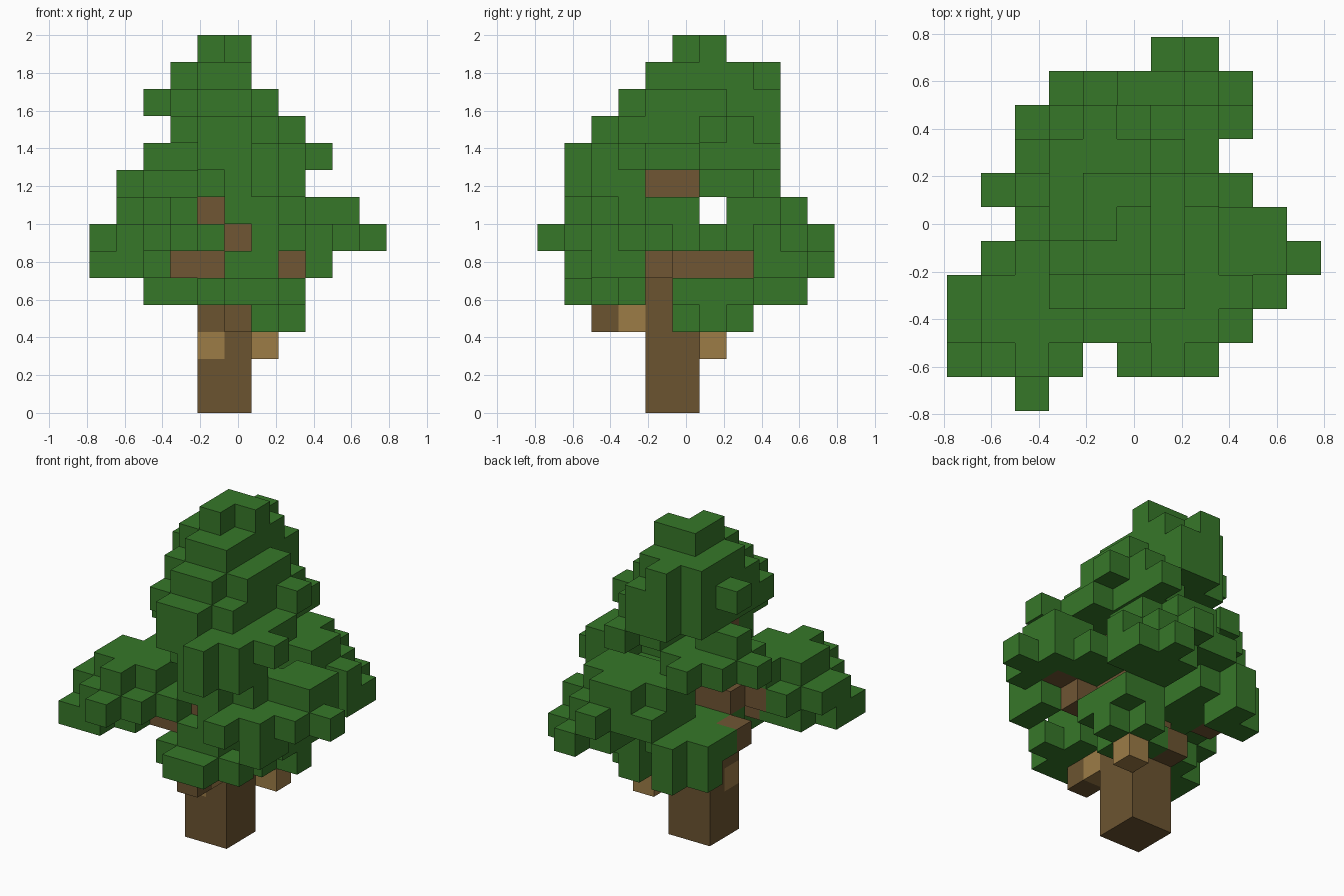
import bpy
import bmesh
from mathutils import Vector

CELL = 2 / 14                 # edge of one block
OFFSET = Vector((-5.5, -5.5, 0))

if "Cube" in bpy.data.objects:
    bpy.data.objects.remove(bpy.data.objects["Cube"], do_unlink=True)


def material(name, rgb):
    mat = bpy.data.materials.new(name)
    mat.use_nodes = True
    colour = (*rgb, 1)
    mat.diffuse_color = colour
    shader = mat.node_tree.nodes["Principled BSDF"]
    shader.inputs["Base Color"].default_value = colour
    shader.inputs["Roughness"].default_value = 0.9
    return mat


LEAF = material("leaf green", (0.037, 0.185, 0.022))
BARK = material("trunk brown", (0.148, 0.088, 0.03))
BOUGH = material("bough brown", (0.16, 0.092, 0.034))
PALE = material("pale wood", (0.335, 0.2, 0.062))

parts = []                    # (name, material, cells)
taken = set()                 # every block in the tree


def blocks(name, mat, boxes):
    """Collect boxes given as (level, (x first, last), (y first, last))."""
    cells = set()
    for level, (xa, xb), (ya, yb) in boxes:
        cells |= {(x, y, level)
                  for x in range(xa, xb + 1) for y in range(ya, yb + 1)}
    cells -= taken
    taken.update(cells)
    parts.append((name, mat, cells))


# Wood first, so that it keeps its place inside the leaves
blocks("pale_stubs", PALE, [
    (2, (4, 4), (4, 4)), (2, (6, 6), (6, 6)), (3, (5, 5), (3, 3))])

blocks("trunk", BARK,
       [(level, (4, 5), (4, 5)) for level in range(5)]
       + [(3, (5, 5), (2, 2)), (3, (4, 4), (6, 6))])

blocks("boughs", BOUGH,
       [(level, (4, 5), (4, 5)) for level in range(5, 10)]
       + [(5, (3, 4), (3, 3)), (5, (6, 7), (4, 4)),
          (5, (6, 6), (5, 7)), (5, (2, 2), (6, 6)),
          (6, (2, 3), (4, 4)), (6, (3, 3), (5, 5)),
          (6, (6, 8), (4, 4)), (6, (5, 5), (3, 3))])

# Leaves of the top, stepping outwards as they go down
blocks("crown_leaves", LEAF, [
    (13, (4, 4), (5, 6)), (13, (5, 5), (6, 6)),
    (12, (4, 5), (4, 7)), (12, (4, 4), (8, 8)), (12, (3, 3), (5, 7)),
    (11, (3, 5), (4, 7)), (11, (4, 5), (8, 8)), (11, (4, 5), (3, 3)),
    (11, (6, 6), (4, 6)), (11, (2, 2), (6, 6)),
    (10, (3, 6), (3, 7)), (10, (4, 5), (2, 2)), (10, (4, 5), (8, 8)),
    (10, (7, 7), (6, 6)),
    (9, (4, 6), (2, 3)), (9, (6, 6), (4, 8)),
    (9, (5, 5), (6, 7)), (9, (7, 7), (2, 5)), (9, (8, 8), (3, 3)),
    (9, (6, 6), (1, 1)), (9, (2, 3), (6, 6))])

# Leaves around the middle of the trunk
blocks("middle_leaves", LEAF, [
    (8, (2, 3), (5, 7)), (8, (3, 3), (8, 8)), (8, (1, 1), (6, 6)),
    (8, (4, 4), (6, 7)), (8, (4, 4), (3, 3)), (8, (5, 7), (2, 3)),
    (8, (6, 6), (1, 1)),
    (7, (5, 6), (2, 3)), (7, (7, 7), (3, 4)), (7, (8, 9), (4, 5)),
    (7, (4, 7), (7, 8)), (7, (5, 6), (9, 9))])

# Long bough of leaves at the front right corner
blocks("side_arm_leaves", LEAF, [
    (7, (1, 3), (2, 3)), (7, (2, 2), (1, 1)), (7, (2, 2), (4, 4)),
    (6, (0, 3), (2, 3)), (6, (1, 3), (1, 1)), (6, (2, 2), (0, 0)),
    (6, (1, 1), (4, 4)),
    (5, (0, 1), (1, 2)), (5, (1, 1), (3, 3)), (5, (2, 2), (2, 3))])

# Wide skirt of leaves at the front and left
blocks("front_skirt_leaves", LEAF, [
    (6, (6, 8), (2, 5)), (6, (7, 7), (1, 1)), (6, (9, 9), (3, 5)),
    (6, (10, 10), (4, 4)), (6, (4, 4), (2, 3)),
    (5, (5, 6), (2, 3)), (5, (8, 8), (2, 3)),
    (4, (5, 6), (1, 3)), (4, (7, 7), (2, 2)), (4, (4, 4), (2, 3))])

# Wide skirt of leaves at the back
blocks("back_skirt_leaves", LEAF, [
    (6, (4, 7), (7, 8)), (6, (8, 8), (8, 8)), (6, (4, 7), (9, 9)),
    (6, (6, 6), (10, 10)), (6, (7, 8), (6, 6)),
    (5, (2, 4), (7, 8)), (5, (3, 4), (6, 6)), (5, (3, 3), (5, 5)),
    (5, (6, 8), (8, 9)), (5, (7, 7), (10, 10)), (5, (3, 3), (9, 9)),
    (4, (2, 3), (8, 8)), (4, (3, 3), (9, 9)), (4, (6, 7), (5, 7)),
    (3, (6, 6), (5, 7)), (3, (7, 7), (6, 6)), (3, (5, 5), (6, 6))])

AXES = [Vector((1, 0, 0)), Vector((0, 1, 0)), Vector((0, 0, 1))]


def build(name, mat, cells):
    """Make one mesh from the exposed sides of a set of blocks."""
    bm = bmesh.new()
    for cell in sorted(cells):
        centre = Vector(cell) + Vector((0.5, 0.5, 0.5)) + OFFSET
        for n, normal in enumerate(AXES):
            u, v = AXES[(n + 1) % 3] / 2, AXES[(n + 2) % 3] / 2
            for sign in (1, -1):
                if tuple(int(a + sign * b) for a, b in zip(cell, normal)) in taken:
                    continue
                mid = centre + normal * sign / 2
                ring = [mid - u - v, mid + u - v, mid + u + v, mid - u + v]
                bm.faces.new([bm.verts.new(p * CELL) for p in ring[::sign]])
    bmesh.ops.remove_doubles(bm, verts=bm.verts, dist=0.001)
    mesh = bpy.data.meshes.new(name)
    bm.to_mesh(mesh)
    bm.free()
    mesh.materials.append(mat)
    bpy.context.collection.objects.link(bpy.data.objects.new(name, mesh))


for part in parts:
    build(*part)
